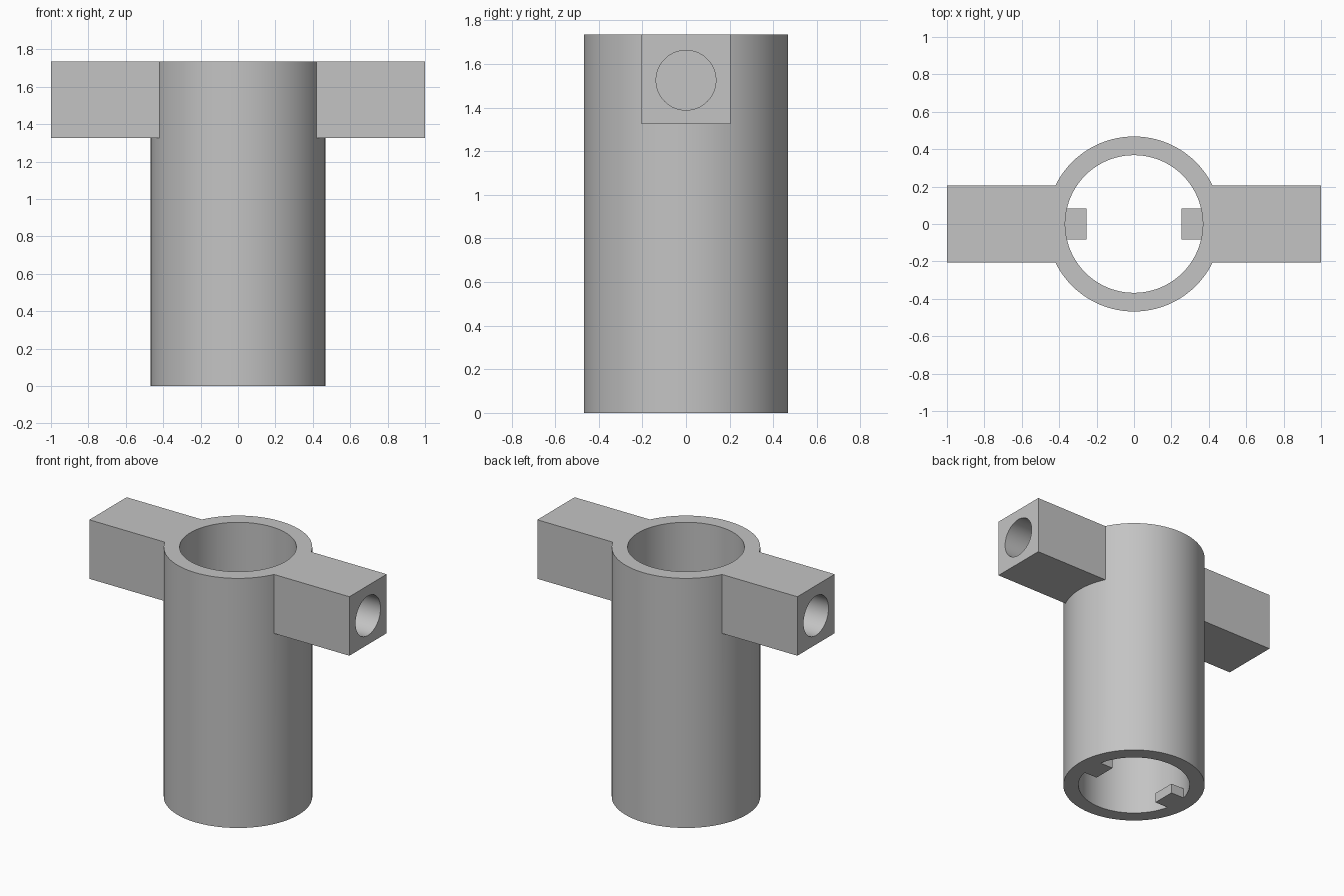
import bpy
import math

if "Cube" in bpy.data.objects:
    bpy.data.objects.remove(bpy.data.objects["Cube"], do_unlink=True)

OUTER, BORE, HEIGHT = 0.468, 0.368, 1.735
ARM, ARM_Z = 0.41, 1.53
SIDES = 96

grey = bpy.data.materials.new("plain_grey")
grey.use_nodes = True
colour = (0.55, 0.55, 0.55, 1)
grey.diffuse_color = colour
grey.node_tree.nodes["Principled BSDF"].inputs["Base Color"].default_value = colour


def finish(name):
    obj = bpy.context.object
    obj.name = name
    bpy.ops.object.transform_apply(location=True, rotation=True, scale=True)
    obj.data.materials.append(grey)
    return obj


def box(name, x0, x1, width, z0, z1):
    bpy.ops.mesh.primitive_cube_add(size=1, location=((x0 + x1) / 2, 0, (z0 + z1) / 2))
    bpy.context.object.scale = (abs(x1 - x0), width, z1 - z0)
    return finish(name)


def cylinder(name, radius, depth, location, tilt=0):
    bpy.ops.mesh.primitive_cylinder_add(vertices=SIDES, radius=radius, depth=depth,
                                        location=location, rotation=(0, tilt, 0))
    return finish(name)


def combine(target, tool, operation):
    mod = target.modifiers.new(operation, "BOOLEAN")
    mod.operation, mod.solver, mod.object = operation, "EXACT", tool
    bpy.context.view_layer.objects.active = target
    bpy.ops.object.modifier_apply(modifier=mod.name)
    bpy.data.objects.remove(tool, do_unlink=True)


# Tube with a crossbar through its top, then bored out
body = cylinder("tube_with_arms", OUTER, HEIGHT, (0, 0, HEIGHT / 2))
combine(body, box("crossbar", -1, 1, ARM, HEIGHT - ARM, HEIGHT), "UNION")
combine(body, cylinder("bore", BORE, HEIGHT * 2, (0, 0, HEIGHT / 2)), "DIFFERENCE")

# Blind round socket in the end of each arm
for side in (-1, 1):
    socket = cylinder("socket", 0.137, 0.6, (side * 0.77, 0, ARM_Z - 0.005), math.pi / 2)
    combine(body, socket, "DIFFERENCE")

bpy.ops.object.select_all(action="DESELECT")
body.select_set(True)
bpy.context.view_layer.objects.active = body
bpy.ops.object.shade_smooth_by_angle(angle=math.radians(25))

# Two small locking tabs inside the bottom of the bore
for side, label in ((1, "left"), (-1, "right")):
    box(label + "_locking_tab", side * 0.255, side * 0.38, 0.165, 0, 0.07)
